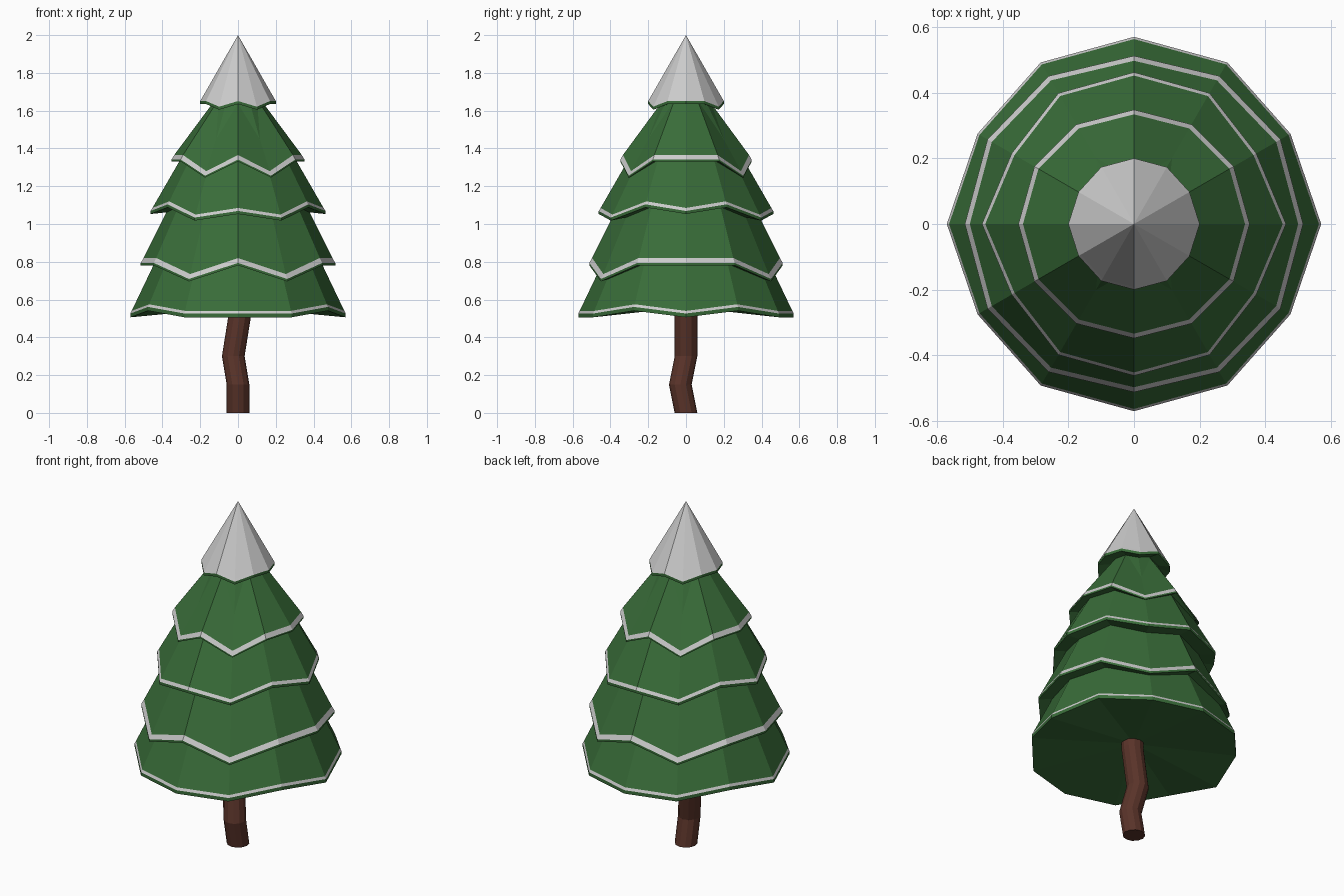
import bpy, bmesh
from math import cos, sin, pi
from mathutils import Vector

if "Cube" in bpy.data.objects:
    bpy.data.objects.remove(bpy.data.objects["Cube"])


def material(name, rgb):
    m = bpy.data.materials.new(name)
    m.diffuse_color = (*rgb, 1)
    m.use_nodes = True
    m.node_tree.nodes["Principled BSDF"].inputs["Base Color"].default_value = m.diffuse_color
    return m


GREEN = material("needles", (0.04, 0.15, 0.04))
SNOW = material("snow", (0.8, 0.8, 0.8))
BARK = material("bark", (0.1, 0.033, 0.022))


def finish(bm, name, mats):
    bmesh.ops.recalc_face_normals(bm, faces=bm.faces)
    me = bpy.data.meshes.new(name)
    bm.to_mesh(me)
    bm.free()
    for m in mats:
        me.materials.append(m)
    ob = bpy.data.objects.new(name, me)
    bpy.context.collection.objects.link(ob)
    return ob


def bridge(bm, a, b, mat=0):
    for i in range(len(a)):
        j = (i + 1) % len(a)
        bm.faces.new((a[i], a[j], b[j], b[i])).material_index = mat


def fan(bm, ring, tip, mat=0):
    for i in range(len(ring)):
        bm.faces.new((ring[i], ring[(i + 1) % len(ring)], tip)).material_index = mat


def tier(name, quarter, apex, hub, dr, dz, lip, top_mat=0):
    """12-sided wavy cone; quarter = (radius, rim height) at 0, 30, 60, 90 degrees."""
    bm = bmesh.new()
    wave = [quarter[k] for k in (0, 1, 2, 3, 2, 1, 0, 1, 2, 3, 2, 1)]

    def ring(grow, drop):
        return [bm.verts.new(((r + grow) * cos(i * pi / 6), (r + grow) * sin(i * pi / 6), z - drop))
                for i, (r, z) in enumerate(wave)]

    upper, edge, under = ring(-dr, 0), ring(0, dz), ring(0, dz + lip)
    fan(bm, upper, bm.verts.new((0, 0, apex)), top_mat)
    bridge(bm, upper, edge, 1)      # snowy band
    bridge(bm, edge, under)         # green lip
    fan(bm, under, bm.verts.new((0, 0, hub)))
    return finish(bm, name, (GREEN, SNOW))


# Foliage tiers, bottom to top
tier("foliage_bottom", [(.57, .54), (.55, .575), (.568, .54), (.57, .54)],
     1.72, .56, .007, .014, .02)
tier("foliage_lower", [(.515, .82), (.515, .82), (.52, .735), (.512, .82)],
     1.82, .84, .015, .026, .013)
tier("foliage_middle", [(.463, 1.085), (.43, 1.12), (.46, 1.05), (.462, 1.085)],
     1.87, 1.1, .01, .016, .016)
tier("foliage_upper", [(.352, 1.365), (.35, 1.365), (.35, 1.28), (.348, 1.365)],
     1.82, 1.38, .014, .024, .01)
# Snow cap
tier("snow_cap", [(.2, 1.665), (.195, 1.665), (.2, 1.635), (.2, 1.665)],
     2.0, 1.67, .008, .014, .016, 1)

# Crooked trunk
bm = bmesh.new()
rings = []
for x, y, z in ((0, 0, 0), (0, -.03, .15), (-.025, 0, .3), (.01, 0, .52), (.01, 0, .56)):
    rings.append([bm.verts.new((x + .06 * cos(i * pi / 6), y + .06 * sin(i * pi / 6), z))
                  for i in range(12)])
for a, b in zip(rings, rings[1:]):
    bridge(bm, a, b)
bm.faces.new(rings[0])
bm.faces.new(rings[-1])
finish(bm, "trunk", (BARK,))
